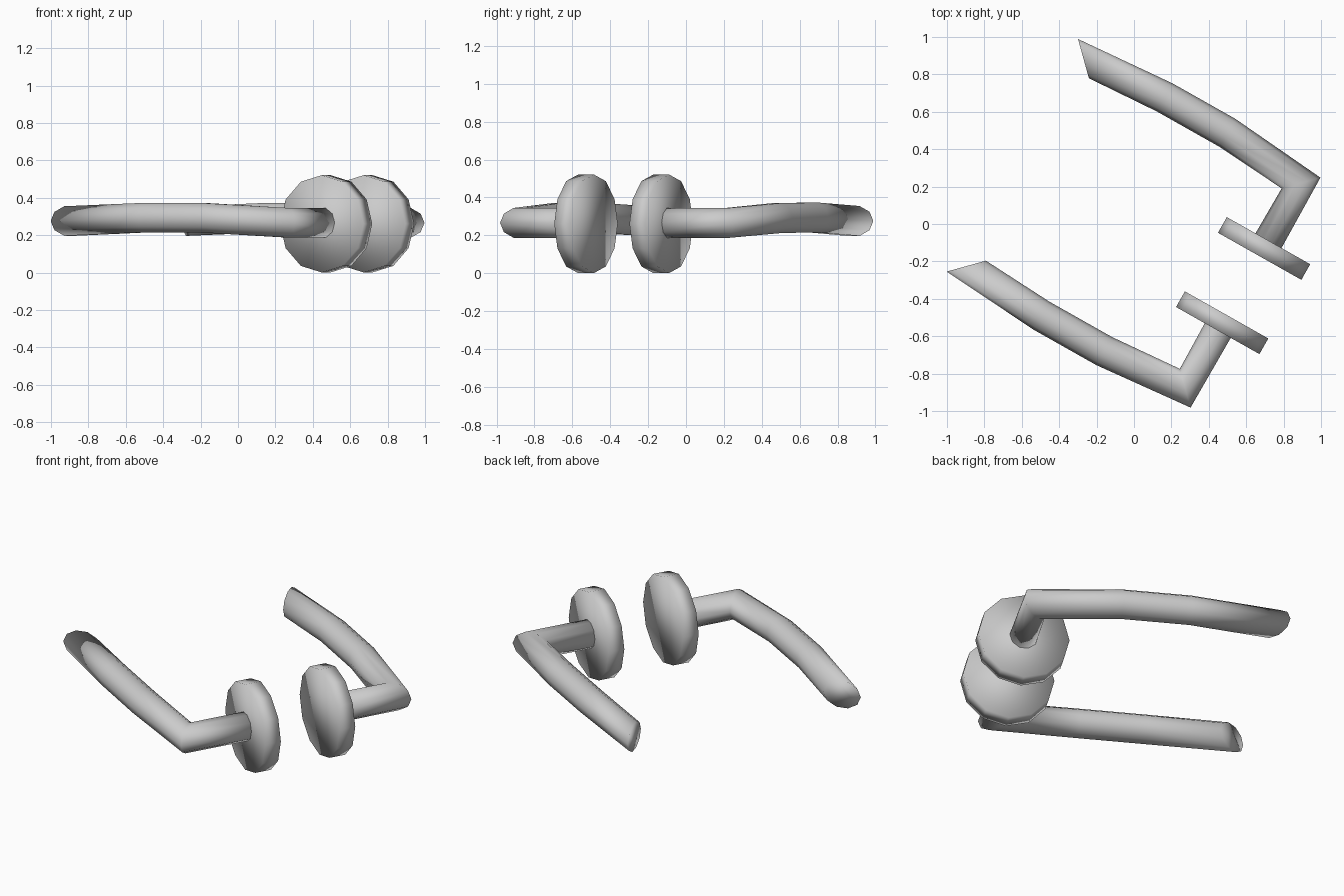
import bpy, bmesh
from math import sin, cos, pi, radians

if "Cube" in bpy.data.objects:
    bpy.data.objects.remove(bpy.data.objects["Cube"])

TURN = radians(-29.45)  # the pair is turned in plan; local Y = 0 is the door plane
U = 0.67                # spindle axis, local x


def ring(bm, n, fn):
    return [bm.verts.new(fn(cos(2 * pi * i / n), sin(2 * pi * i / n))) for i in range(n)]


def loft(name, n, sections):
    """Skin a tube through the sections, cap it, and mirror it over the door plane."""
    bm = bmesh.new()
    rings = [ring(bm, n, s) for s in sections]
    for a, b in zip(rings, rings[1:]):
        for i in range(n):
            j = (i + 1) % n
            bm.faces.new((a[i], a[j], b[j], b[i]))
    bm.faces.new(rings[0])
    bm.faces.new(rings[-1])
    bmesh.ops.recalc_face_normals(bm, faces=bm.faces)
    for f in bm.faces:
        f.smooth = True
    me = bpy.data.meshes.new(name)
    bm.to_mesh(me)
    bm.free()
    ob = bpy.data.objects.new(name, me)
    bpy.context.collection.objects.link(ob)
    ob.rotation_euler.z = TURN
    m = ob.modifiers.new("other_side", 'MIRROR')
    m.use_axis = (False, True, False)
    m.use_clip = False
    m.use_mirror_merge = False
    return ob


def tube(u, v, z, du, dv, rz=0.083):
    """Oval section; du, dv give how far it spreads along local x and y."""
    return lambda c, s: (u + du * c, v + dv * c, z + rz * s)


# round backing roses
def rose(v):
    return lambda c, s: (U + 0.256 * c, v, 0.261 + 0.26 * s)


loft("rose", 12, [rose(0.18), rose(0.276)])

# stem, mitred elbow and gently bowed lever with an angled tip
loft("lever", 10, [
    tube(U, 0.26, 0.266, 0.08, 0.0),
    tube(U, 0.63, 0.266, 0.076, 0.076),
    tube(0.195, 0.67, 0.292, 0.0, 0.086),
    tube(-0.19, 0.67, 0.294, 0.0, 0.086),
    tube(-0.67, 0.637, 0.276, -0.077, 0.077),
])
